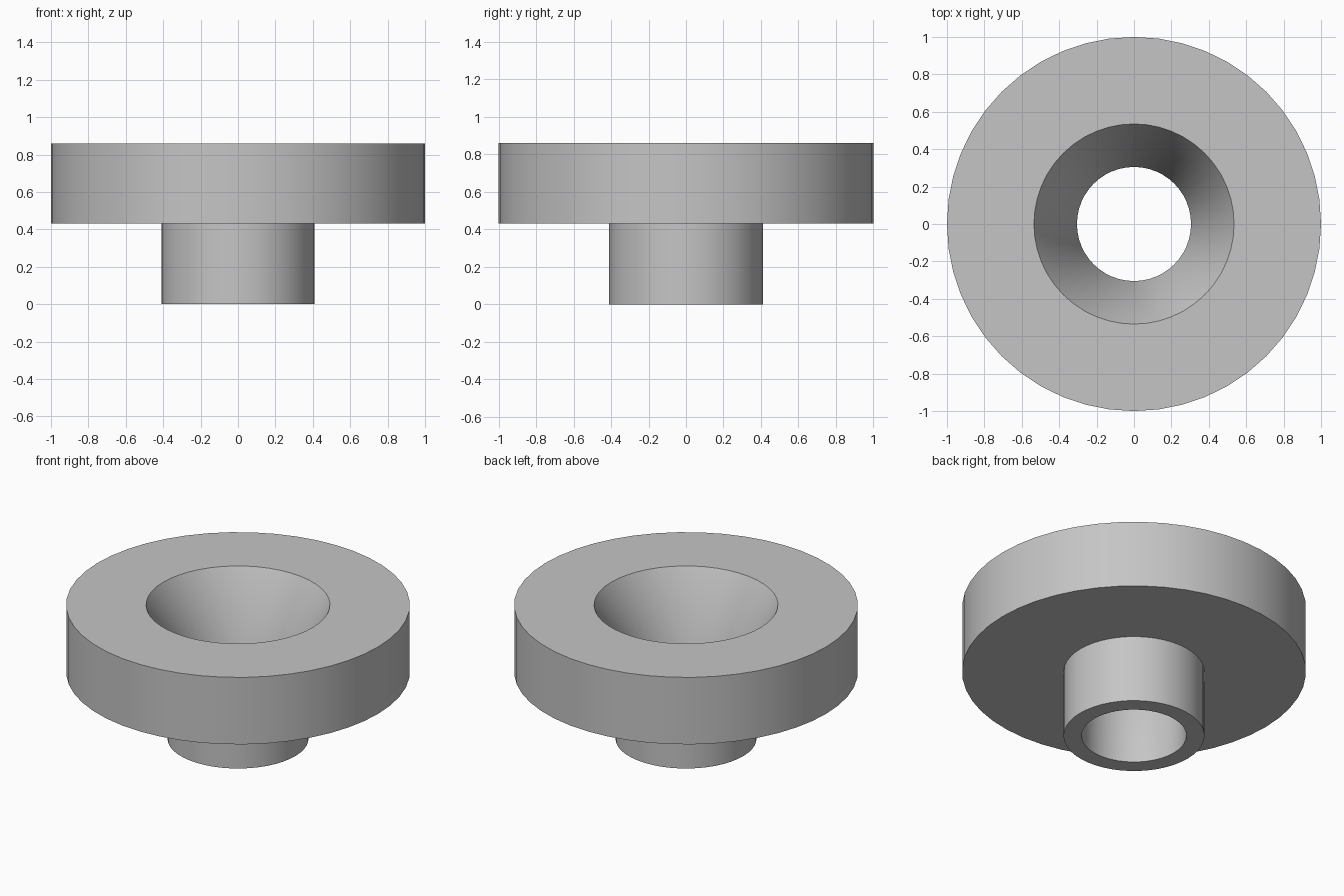
import bpy
import bmesh
import math

SEGMENTS = 48

cube = bpy.data.objects.get("Cube")
if cube:
    bpy.data.objects.remove(cube, do_unlink=True)

# Plain grey material
grey = bpy.data.materials.new("plain_grey")
grey.use_nodes = True
color = (0.56, 0.56, 0.56, 1)
grey.diffuse_color = color
grey.node_tree.nodes["Principled BSDF"].inputs["Base Color"].default_value = color


def lathe(name, profile, material):
    """Revolve a closed (radius, height) profile around the z axis."""
    bm = bmesh.new()
    verts = [bm.verts.new((r, 0, z)) for r, z in profile]
    edges = [bm.edges.new((v, verts[(i + 1) % len(verts)]))
             for i, v in enumerate(verts)]
    bmesh.ops.spin(bm, geom=verts + edges, cent=(0, 0, 0), axis=(0, 0, 1),
                   angle=math.tau, steps=SEGMENTS, use_merge=True)
    bmesh.ops.remove_doubles(bm, verts=bm.verts[:], dist=1e-4)
    bmesh.ops.recalc_face_normals(bm, faces=bm.faces[:])
    mesh = bpy.data.meshes.new(name)
    bm.to_mesh(mesh)
    bm.free()
    mesh.materials.append(material)
    obj = bpy.data.objects.new(name, mesh)
    bpy.context.collection.objects.link(obj)
    bpy.ops.object.select_all(action="DESELECT")
    obj.select_set(True)
    bpy.context.view_layer.objects.active = obj
    bpy.ops.object.shade_smooth_by_angle(angle=math.radians(30))
    return obj


# Wide flange on a narrow collar, with a straight bore and a conical mouth
lathe("flanged_bushing", [
    (0.305, 0), (0.41, 0),            # collar foot
    (0.41, 0.43), (1, 0.43),          # flange underside
    (1, 0.86), (0.535, 0.86),         # flange rim and top
    (0.305, 0.43),                    # cone meets bore
], grey)
